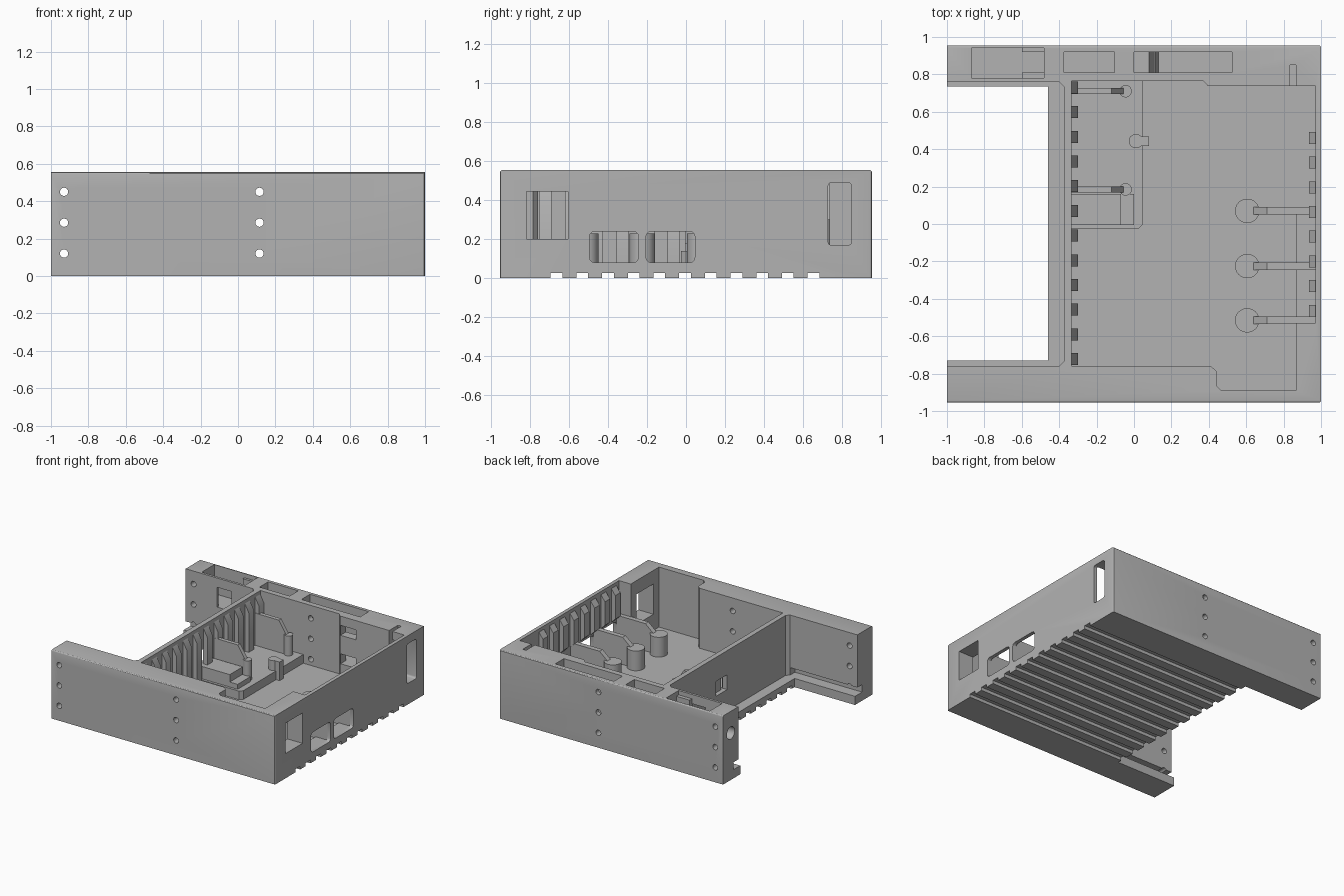
import bpy, bmesh, math
from mathutils import Matrix

old = bpy.data.objects.get("Cube")
if old:
    bpy.data.objects.remove(old, do_unlink=True)

grey = bpy.data.materials.new("plain grey")
grey.use_nodes = True
colour = (0.45, 0.45, 0.45, 1)
grey.diffuse_color = colour
grey.node_tree.nodes["Principled BSDF"].inputs["Base Color"].default_value = colour

TOP, FLOOR, PITCH = 0.555, 0.07, 0.132


def finish(name, bm):
    bmesh.ops.recalc_face_normals(bm, faces=bm.faces)
    mesh = bpy.data.meshes.new(name)
    bm.to_mesh(mesh)
    bm.free()
    mesh.materials.append(grey)
    obj = bpy.data.objects.new(name, mesh)
    bpy.context.collection.objects.link(obj)
    return obj


def prism(name, pts, lo, hi, axis="z"):
    """Extrude a profile: (x, y) along z, or (x, z) along y."""
    bm = bmesh.new()
    place = (lambda a, b, c: (a, b, c)) if axis == "z" else (lambda a, b, c: (a, c, b))
    face = bm.faces.new([bm.verts.new(place(a, b, lo)) for a, b in pts])
    out = bmesh.ops.extrude_face_region(bm, geom=[face])
    step = place(0, 0, hi - lo)
    bmesh.ops.translate(bm, vec=step, verts=[v for v in out["geom"] if isinstance(v, bmesh.types.BMVert)])
    return finish(name, bm)


def box(name, x, y, z, bevel=0, rule=None):
    bm = bmesh.new()
    bmesh.ops.create_cube(bm, size=1)
    for v in bm.verts:
        v.co = [r[0] if c < 0 else r[1] for c, r in zip(v.co, (x, y, z))]
    if bevel:
        edges = [e for e in bm.edges if rule(e)]
        bmesh.ops.bevel(bm, geom=edges, offset=bevel, segments=3, affect="EDGES", profile=0.5)
    return finish(name, bm)


def cylinder(name, centre, radius, length, axis="Z"):
    bm = bmesh.new()
    turn = Matrix() if axis == "Z" else Matrix.Rotation(math.pi / 2, 4, "X" if axis == "Y" else "Y")
    bmesh.ops.create_cone(bm, cap_ends=True, segments=32, radius1=radius, radius2=radius,
                          depth=length, matrix=Matrix.Translation(centre) @ turn)
    return finish(name, bm)


def along_x(e):
    a, b = e.verts
    return abs(a.co.x - b.co.x) > 0.01


def outer_edge(e):
    a, b = e.verts
    top = a.co.z > 0.5 and b.co.z > 0.5 and along_x(e)
    corner = a.co.x > 0.9 and b.co.x > 0.9 and abs(a.co.z - b.co.z) > 0.1
    return top or corner


# Solid block of the housing
housing = box("housing", (-1, 1), (-0.955, 0.955), (0, TOP), 0.012, outer_edge)
cutters = []


def cut(obj):
    cutters.append(obj)


# Open bay on the left, with a ledge and card grooves along the arms
cut(box("bay_cutter", (-1.1, -0.46), (-0.73, 0.735), (-0.1, 1)))
cut(prism("upper_bay_cutter", [(-1.1, -0.76), (-0.4, -0.76), (-0.375, -0.735),
                               (-0.375, 0.735), (-0.4, 0.76), (-1.1, 0.76)], FLOOR, 1))
cut(box("card_groove_cutter", (-1.1, -0.4), (-0.82, 0.82), (FLOOR, 0.13)))

# Main cavity
cut(prism("cavity_cutter", [(-0.335, -0.76), (0.41, -0.76), (0.44, -0.785), (0.44, -0.865),
                            (0.465, -0.89), (0.865, -0.89), (0.865, -0.53), (0.97, -0.53),
                            (0.97, 0.738), (0.395, 0.738), (0.37, 0.765), (-0.335, 0.765)],
          FLOOR, 1))

# Cooling grooves under the floor
for i in range(11):
    y = -0.665 + i * PITCH
    cut(box("floor_groove_cutter", (-0.6, 1.1), (y - 0.03, y + 0.03), (-0.1, 0.026)))

# Openings in the right wall
cut(box("square_port_cutter", (0.8, 1.1), (-0.82, -0.605), (0.2, 0.445)))
for y in (-0.495, -0.205):
    cut(box("round_port_cutter", (0.9, 1.1), (y, y + 0.25), (0.08, 0.24), 0.025, along_x))
cut(box("tall_slot_cutter", (0.86, 1.1), (0.73, 0.85), (0.17, 0.49), 0.015, along_x))
cut(box("cable_slot_cutter", (0.835, 0.865), (0.7, 0.85), (0.17, 1)))

# Openings in the left partition and the back arm
cut(box("partition_window_cutter", (-0.5, -0.3), (0.01, 0.15), (0.24, 0.36)))
cut(box("arm_window_cutter", (-0.72, -0.59), (0.7, 0.85), (0.32, 0.48)))
cut(cylinder("end_hole_cutter", (-0.95, 0.857, 0.38), 0.05, 0.3, "X"))
for z in (0.17, 0.4):
    cut(box("back_window_cutter", (0.4, 0.54), (0.7, 0.83), (z, z + 0.08)))

# Pockets sunk in the top of the back arm
cut(box("wide_pocket_cutter", (-0.87, -0.48), (0.78, 0.94), (0.32, 1)))
cut(box("middle_pocket_cutter", (-0.375, -0.105), (0.81, 0.92), (0.2, 1)))
cut(prism("long_pocket_cutter", [(0, 1), (0, 0.42), (0.08, 0.42), (0.13, 0.17),
                                 (0.525, 0.17), (0.525, 1)], 0.81, 0.92, "y"))

# Screw holes through both side walls
for x in (-0.93, 0.115):
    for z in (0.12, 0.285, 0.45):
        cut(cylinder("screw_hole_cutter", (x, 0, z), 0.022, 2.2, "Y"))

for c in cutters:
    mod = housing.modifiers.new(c.name, "BOOLEAN")
    mod.object, mod.operation, mod.solver = c, "DIFFERENCE", "EXACT"
bpy.context.view_layer.update()
result = bpy.data.meshes.new_from_object(housing.evaluated_get(bpy.context.evaluated_depsgraph_get()))
housing.modifiers.clear()
housing.data = result
for c in cutters:
    bpy.data.objects.remove(c, do_unlink=True)

# Blocks narrowing the wide pocket
for y in ((0.775, 0.81), (0.92, 0.945)):
    box("pocket_block", (-0.6, -0.475), y, (0.31, 0.52))

# Cooling fins with sloping tops on both inner walls
for i in range(12):
    y = 0.73 - i * PITCH
    prism("left_fin", [(-0.34, FLOOR - 0.01), (-0.3, FLOOR - 0.01), (-0.3, 0.46), (-0.34, 0.535)],
          y - 0.032, y + 0.032, "y")
for i in range(8):
    y = 0.46 - i * PITCH
    prism("right_fin", [(0.975, 0.25), (0.935, 0.29), (0.935, 0.48), (0.975, 0.535)],
          y - 0.032, y + 0.032, "y")

# Raised platform with a connector block
prism("platform", [(-0.34, -0.025), (0.025, -0.025), (0.048, 0), (0.048, 0.77), (-0.34, 0.77)],
      FLOOR - 0.01, 0.14)
box("connector_base", (-0.34, 0), (-0.005, 0.16), (0.13, 0.18))
box("connector_block", (-0.34, -0.07), (-0.005, 0.16), (0.13, 0.24))

# Small posts with gussets on the platform
for y in (0.71, 0.185):
    cylinder("small_post", (-0.045, y, 0.18), 0.033, 0.24)
    prism("small_gusset", [(-0.34, 0.08), (-0.055, 0.08), (-0.055, 0.3), (-0.12, 0.4), (-0.34, 0.4)],
          y - 0.016, y + 0.016, "y")
cylinder("edge_post", (0.01, 0.443, 0.14), 0.038, 0.16)
box("edge_post_arm", (0.01, 0.08), (0.417, 0.469), (FLOOR - 0.01, 0.22))

# Large posts with gussets reaching the right wall
for y in (0.07, -0.225, -0.515):
    cylinder("large_post", (0.605, y, 0.145), 0.065, 0.17)
    prism("large_gusset", [(0.64, 0.06), (0.975, 0.06), (0.975, 0.29), (0.71, 0.29), (0.64, 0.23)],
          y - 0.02, y + 0.02, "y")
box("port_shelf", (0.865, 0.975), (-0.53, 0.05), (0.06, 0.08))

# Smooth the curved walls while keeping hard edges
bpy.ops.object.select_all(action="DESELECT")
for o in bpy.context.collection.objects:
    if o.type == "MESH" and grey.name in o.data.materials:
        o.select_set(True)
        bpy.context.view_layer.objects.active = o
bpy.ops.object.shade_smooth_by_angle(angle=math.radians(30))
